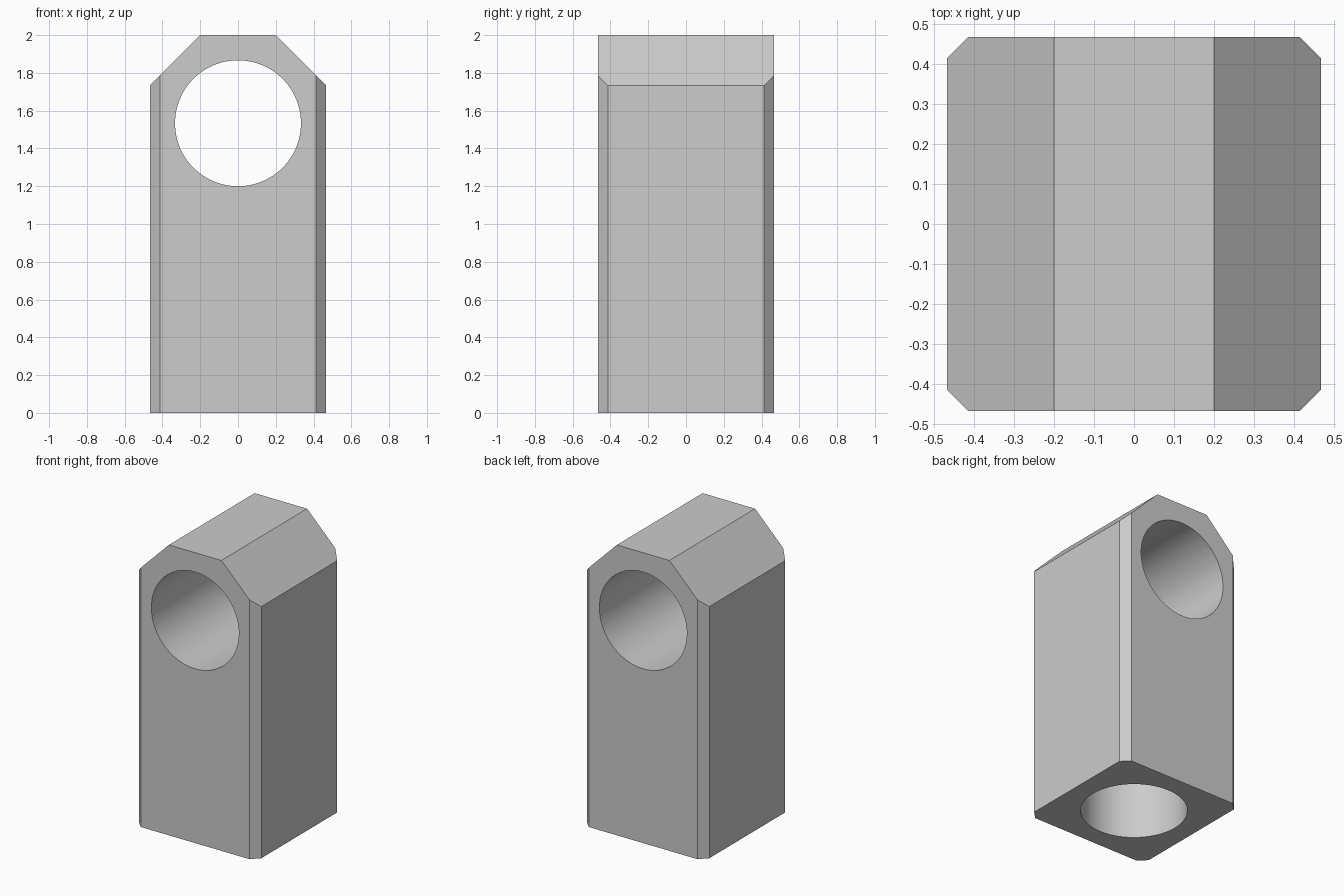
import bpy, bmesh, math
from mathutils import Matrix

cube = bpy.data.objects.get("Cube")
if cube:
    bpy.data.objects.remove(cube, do_unlink=True)

HALF = 0.4667      # half the width and depth
HEIGHT = 2.0
SHOULDER = 0.2667  # slanted top corners
CHAMFER = 0.0533   # upright corners
RADIUS = 0.3333    # both bores
BORE_Z = 1.5333
SOCKET_DEPTH = 1.0

grey = bpy.data.materials.new("plain_grey")
grey.use_nodes = True
colour = (0.604, 0.604, 0.604, 1)
grey.diffuse_color = colour
grey.node_tree.nodes["Principled BSDF"].inputs["Base Color"].default_value = colour


def make_object(name, bm):
    bmesh.ops.recalc_face_normals(bm, faces=bm.faces)
    mesh = bpy.data.meshes.new(name)
    bm.to_mesh(mesh)
    bm.free()
    mesh.materials.append(grey)
    obj = bpy.data.objects.new(name, mesh)
    bpy.context.collection.objects.link(obj)
    return obj


def make_cutter(name, length, matrix):
    bm = bmesh.new()
    bmesh.ops.create_cone(bm, cap_ends=True, segments=96, radius1=RADIUS,
                          radius2=RADIUS, depth=length, matrix=matrix)
    obj = make_object(name, bm)
    obj.hide_render = True
    return obj


# Block: front profile with slanted shoulders, extruded front to back
bm = bmesh.new()
right = [(HALF, 0), (HALF, HEIGHT - SHOULDER), (HALF - SHOULDER, HEIGHT)]
profile = right + [(-x, z) for x, z in reversed(right)]
front = bm.faces.new([bm.verts.new((x, -HALF, z)) for x, z in profile])
extruded = bmesh.ops.extrude_face_region(bm, geom=[front], use_keep_orig=True)
moved = [v for v in extruded["geom"] if isinstance(v, bmesh.types.BMVert)]
bmesh.ops.translate(bm, verts=moved, vec=(0, 2 * HALF, 0))

# Chamfer the four upright corners
upright = [e for e in bm.edges
           if abs((e.verts[0].co - e.verts[1].co).normalized().z) > 0.99]
bmesh.ops.bevel(bm, geom=upright, offset=CHAMFER, offset_type='OFFSET',
                segments=1, affect='EDGES')
block = make_object("bored_block", bm)

# Cross bore right through, and blind socket in the base
cutters = [
    make_cutter("cross_bore_cutter", 4 * HALF,
                Matrix.Translation((0, 0, BORE_Z)) @ Matrix.Rotation(math.pi / 2, 4, 'X')),
    make_cutter("base_socket_cutter", 2 * SOCKET_DEPTH, Matrix.Identity(4)),
]
bpy.ops.object.select_all(action='DESELECT')
bpy.context.view_layer.objects.active = block
block.select_set(True)
for cutter in cutters:
    cut = block.modifiers.new(cutter.name, 'BOOLEAN')
    cut.operation = 'DIFFERENCE'
    cut.solver = 'EXACT'
    cut.object = cutter
    bpy.ops.object.modifier_apply(modifier=cut.name)
    bpy.data.objects.remove(cutter, do_unlink=True)

bpy.ops.object.shade_smooth_by_angle(angle=math.radians(30))
